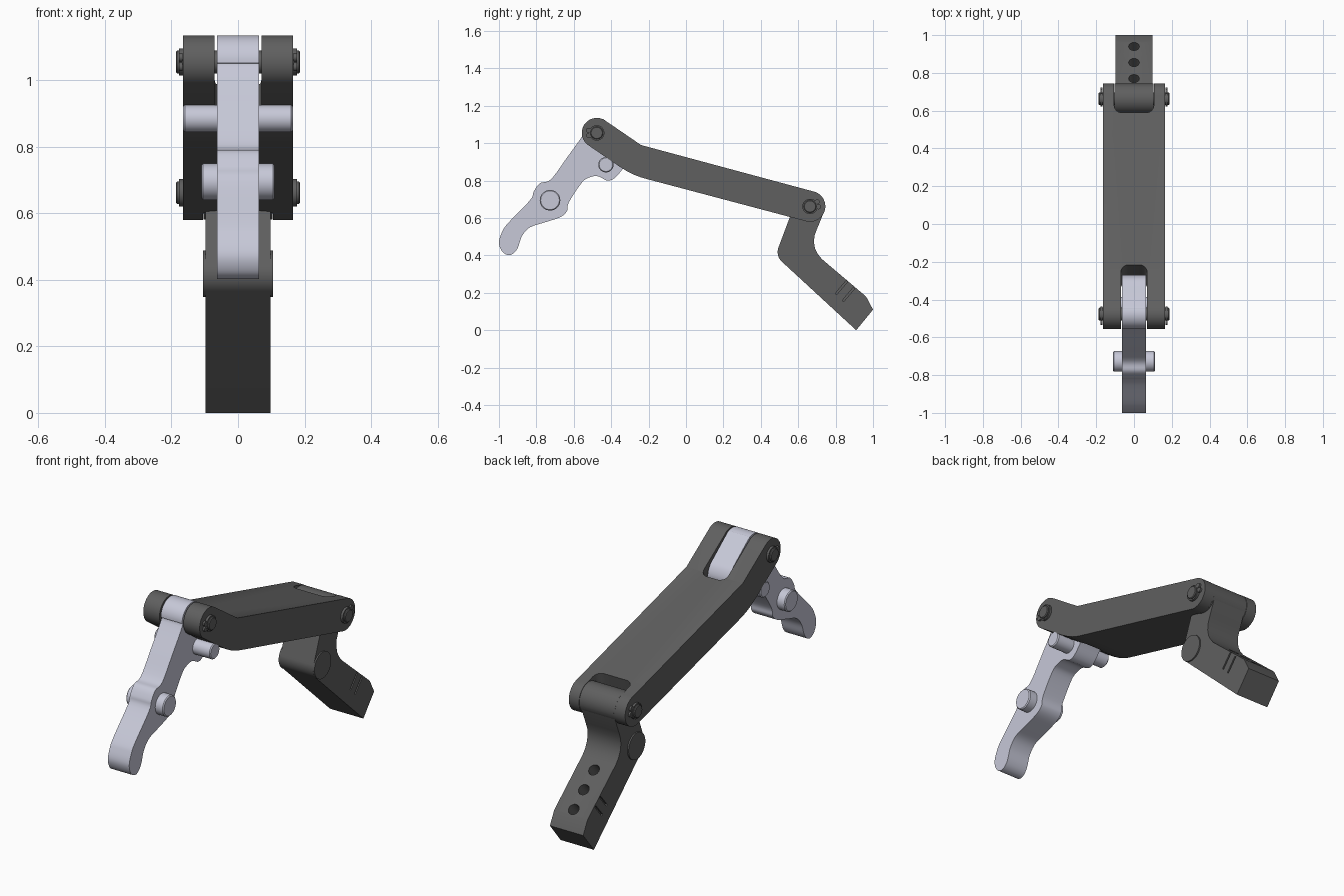
import bpy, bmesh, math
from mathutils import Matrix, Vector

if "Cube" in bpy.data.objects:
    bpy.data.objects.remove(bpy.data.objects["Cube"])


def material(name, rgb):
    m = bpy.data.materials.new(name)
    m.use_nodes = True
    m.diffuse_color = (*rgb, 1)
    m.node_tree.nodes["Principled BSDF"].inputs["Base Color"].default_value = (*rgb, 1)
    return m


DARK = material("dark grey", (0.115, 0.115, 0.115))
LIGHT = material("light lavender grey", (0.57, 0.58, 0.685))


def finish(bm, name, mat):
    bmesh.ops.recalc_face_normals(bm, faces=bm.faces)
    mesh = bpy.data.meshes.new(name)
    bm.to_mesh(mesh)
    bm.free()
    ob = bpy.data.objects.new(name, mesh)
    bpy.context.collection.objects.link(ob)
    mesh.materials.append(mat)
    return ob


def arc(c, r, a0, a1, n=24):
    angles = [math.radians(a0 + (a1 - a0) * i / n) for i in range(n + 1)]
    return [(c[0] + r * math.cos(a), c[1] + r * math.sin(a)) for a in angles]


def smooth_loop(pts, steps=5):
    """Closed Catmull-Rom curve through the points."""
    out, n = [], len(pts)
    for i in range(n):
        a, b, c, d = (Vector(pts[(i + k) % n]) for k in (-1, 0, 1, 2))
        for s in range(steps):
            t = s / steps
            out.append(0.5 * (2 * b + (c - a) * t + (2 * a - 5 * b + 4 * c - d) * t ** 2
                              + (3 * b - a - 3 * c + d) * t ** 3))
    return out


def prism(name, mat, profile, half, centre=0.0):
    """Side profile of (y, z) points extruded across x."""
    bm = bmesh.new()
    face = bm.faces.new([bm.verts.new((centre - half, y, z)) for y, z in profile])
    ext = bmesh.ops.extrude_face_region(bm, geom=[face])
    verts = [g for g in ext["geom"] if isinstance(g, bmesh.types.BMVert)]
    bmesh.ops.translate(bm, verts=verts, vec=(2 * half, 0, 0))
    return finish(bm, name, mat)


def rod(name, mat, c, r, half, bevel=0.0, centre=0.0):
    """Cross pin along x with chamfered ends."""
    bm = bmesh.new()
    place = Matrix.Translation((centre, *c)) @ Matrix.Rotation(math.pi / 2, 4, "Y")
    bmesh.ops.create_cone(bm, cap_ends=True, segments=40, radius1=r, radius2=r,
                          depth=2 * half, matrix=place)
    if bevel:
        rims = [e for e in bm.edges if abs(e.verts[0].co.x - e.verts[1].co.x) < 1e-4]
        bmesh.ops.bevel(bm, geom=rims, offset=bevel, segments=1, affect="EDGES")
    return finish(bm, name, mat)


def slot_cutter(half, end, tilt, sign):
    """Round-cornered slot running from its end point to the open end of the arm."""
    r = 0.04
    pts = [(half, 0.5)] + arc((half - r, r), r, 0, -90, 8)
    pts += arc((r - half, r), r, -90, -180, 8) + [(-half, 0.5)]
    ob = prism("slot_cutter", DARK, pts, 0.3)
    # profile plane (y, z) becomes (x, length), extrusion becomes the depth
    swap = Matrix(((0, 1, 0, 0), (0, 0, sign, 0), (1, 0, 0, 0), (0, 0, 0, 1)))
    ob.data.transform(Matrix.Translation((0, *end)) @ Matrix.Rotation(tilt, 4, "X") @ swap)
    fix_normals(ob)
    return ob


def fix_normals(ob):
    bm = bmesh.new()
    bm.from_mesh(ob.data)
    bmesh.ops.recalc_face_normals(bm, faces=bm.faces)
    bm.to_mesh(ob.data)
    bm.free()


def cut(ob, cutters):
    bpy.context.view_layer.objects.active = ob
    for c in cutters:
        c.hide_render = True
        mod = ob.modifiers.new("cut", "BOOLEAN")
        mod.operation, mod.solver, mod.object = "DIFFERENCE", "EXACT", c
        bpy.ops.object.modifier_apply(modifier=mod.name)
        bpy.data.objects.remove(c)


FRONT, REAR = (-0.477, 1.055), (0.663, 0.662)
parts = []

# Main arm with a forked slot at each end
arm = prism("main_arm", DARK,
            arc(FRONT, 0.08, 56, 236)
            + [(-0.353, 0.873), (-0.315, 0.85), (-0.28, 0.832), (-0.24, 0.817), (-0.2, 0.806)]
            + arc(REAR, 0.082, 255, 435) + [(-0.24, 0.99)], 0.165)
cut(arm, [slot_cutter(0.07, (-0.215, 0.985), math.radians(-34), -1),
          slot_cutter(0.105, (0.59, 0.768), math.radians(-15), 1)])
parts.append(arm)

# Bent rear leg
KNEE = (0.56, 0.418)
leg = prism("rear_leg", DARK,
            arc(REAR, 0.081, -15, 159) + arc(KNEE, 0.07, 159, 229, 12)
            + [(0.91, 0), (1, 0.11), (0.963, 0.18), (0.727, 0.38), (0.705, 0.407),
               (0.69, 0.437), (0.684, 0.47), (0.687, 0.505), (0.7, 0.54)], 0.0975)
LEAN = Matrix.Rotation(math.radians(-40.3), 4, "X")
cutters = []
# Three blind holes in the leg's upper face
for y in (0.77, 0.855, 0.94):
    bm = bmesh.new()
    surface = Matrix.Translation((0, y, 0.38 - 0.847 * (y - 0.727)))
    bmesh.ops.create_cone(bm, cap_ends=True, segments=32, radius1=0.028, radius2=0.028,
                          depth=0.16, matrix=surface @ LEAN)
    cutters.append(finish(bm, "hole_cutter", DARK))
# Two narrow grooves on each side of the leg
for side in (-1, 1):
    for y, z in ((0.831, 0.228), (0.868, 0.19)):
        bm = bmesh.new()
        bmesh.ops.create_cube(bm, size=1, matrix=Matrix.Translation((side * 0.0975, y, z))
                              @ LEAN @ Matrix.Diagonal((0.02, 0.01, 0.09, 1)))
        cutters.append(finish(bm, "groove_cutter", DARK))
cut(leg, cutters)
parts.append(leg)
parts.append(rod("leg_barrel", DARK, REAR, 0.081, 0.104))
parts.append(rod("knee_disc", DARK, KNEE, 0.07, 0.105))

# Curved front lever
lever_pts = [(-0.33, 1.042), (-0.287, 1.005), (-0.27, 0.955), (-0.29, 0.91), (-0.335, 0.865),
             (-0.38, 0.815), (-0.42, 0.8), (-0.47, 0.823), (-0.513, 0.818), (-0.556, 0.79),
             (-0.626, 0.684), (-0.637, 0.636), (-0.674, 0.604), (-0.754, 0.577),
             (-0.834, 0.55), (-0.877, 0.503), (-0.898, 0.444), (-0.92, 0.413),
             (-0.95, 0.402), (-0.984, 0.422), (-1, 0.47), (-0.984, 0.524), (-0.952, 0.572),
             (-0.834, 0.695), (-0.813, 0.743), (-0.78, 0.786), (-0.722, 0.807),
             (-0.64, 0.918), (-0.557, 1.035)]
lever = prism("front_lever", LIGHT,
              smooth_loop(lever_pts + arc(FRONT, 0.08, 180, 56, 10)), 0.0625)
parts.append(lever)
parts.append(rod("lever_boss", LIGHT, (-0.727, 0.695), 0.055, 0.11, 0.005))
parts.append(rod("lever_cross_pin", LIGHT, (-0.428, 0.885), 0.041, 0.165, 0.005))

# Pivot pins with eared retaining clips
for label, c, ear_angle in (("front", FRONT, 180), ("rear", REAR, 15)):
    parts.append(rod(label + "_pivot_pin", DARK, c, 0.034, 0.187, 0.004))
    for side, word in ((1, "left"), (-1, "right")):
        x = side * 0.172
        parts.append(rod(f"{label}_{word}_clip", DARK, c, 0.041, 0.006, 0, x))
        for i, (ey, ez) in enumerate(arc(c, 0.046, ear_angle - 18, ear_angle + 18, 1)):
            parts.append(rod(f"{label}_{word}_clip_ear_{i + 1}", DARK, (ey, ez),
                             0.013, 0.005, 0, x))

bpy.ops.object.select_all(action="DESELECT")
for ob in parts:
    ob.select_set(True)
bpy.context.view_layer.objects.active = arm
bpy.ops.object.shade_smooth_by_angle(angle=math.radians(30))
